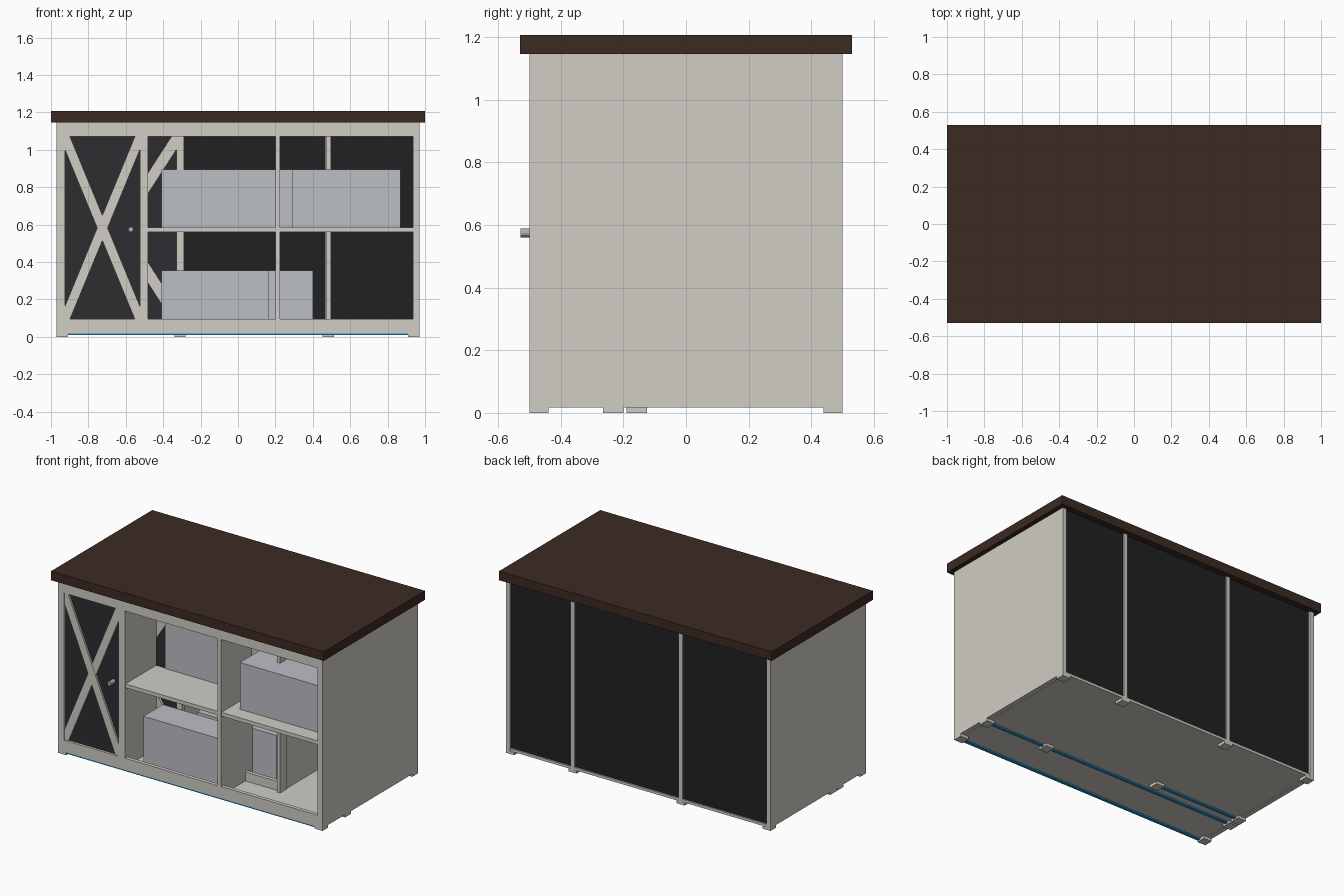
import bpy, bmesh, math

if "Cube" in bpy.data.objects:
    bpy.data.objects.remove(bpy.data.objects["Cube"])


def mat(name, r, g, b):
    m = bpy.data.materials.new(name)
    m.diffuse_color = (r, g, b, 1)
    m.use_nodes = True
    m.node_tree.nodes["Principled BSDF"].inputs["Base Color"].default_value = m.diffuse_color
    return m


CREAM = mat("cream_paint", 0.63, 0.61, 0.56)
BROWN = mat("dark_wood", 0.045, 0.023, 0.016)
DARK = mat("dark_panel", 0.027, 0.027, 0.030)
BLACK = mat("back_panel", 0.015, 0.015, 0.016)
BLUE = mat("blue_strip", 0.02, 0.27, 0.55)
BOX = mat("storage_box", 0.50, 0.52, 0.56)
METAL = mat("metal", 0.42, 0.42, 0.42)


def add(name, bm, m):
    bmesh.ops.recalc_face_normals(bm, faces=bm.faces)
    me = bpy.data.meshes.new(name)
    bm.to_mesh(me)
    bm.free()
    me.materials.append(m)
    o = bpy.data.objects.new(name, me)
    bpy.context.collection.objects.link(o)
    return o


def box(name, x0, x1, y0, y1, z0, z1, m=CREAM):
    bm = bmesh.new()
    bmesh.ops.create_cube(bm, size=1)
    for v in bm.verts:
        v.co = (x0 + (v.co.x + 0.5) * (x1 - x0),
                y0 + (v.co.y + 0.5) * (y1 - y0),
                z0 + (v.co.z + 0.5) * (z1 - z0))
    return add(name, bm, m)


def prism(name, pts, y0, y1, m=CREAM):
    bm = bmesh.new()
    f = bm.faces.new([bm.verts.new((x, y0, z)) for x, z in pts])
    r = bmesh.ops.extrude_face_region(bm, geom=[f])
    for v in r["geom"]:
        if isinstance(v, bmesh.types.BMVert):
            v.co.y = y1
    return add(name, bm, m)


def cross_panel(name, x0, x1, y0, y1):
    """Dark panel with two diagonal braces cut flush to the opening."""
    z0, z1 = 0.095, 1.07
    box(name + "_panel", x0, x1, y1 - 0.006, y1, z0, z1, DARK)
    w, h = 0.027, 0.07
    for i, (a, b, s) in enumerate(((x0, x1, 1), (x1, x0, -1))):
        prism(f"{name}_brace_{i}", [(a, z1), (a + s * w, z1), (b, z0 + h),
                                    (b, z0), (b - s * w, z0), (a, z1 - h)],
              y0 + i * 0.001, y1 - 0.006)


ZB, ZT = 0.018, 1.147     # carcass bottom and top
RB, RT = 0.095, 1.07      # rail heights
PX = (-0.31, 0.482)       # inner post positions

# Top, floor and side panels
box("top_board", -1, 1, -0.53, 0.53, ZT, 1.207, BROWN)
box("floor_panel", -0.935, 0.935, -0.48, 0.48, ZB, 0.035)
for n, s in (("left", -1), ("right", 1)):
    box(n + "_side_panel", min(s * 0.94, s * 0.97), max(s * 0.94, s * 0.97),
        -0.5, 0.5, ZB, ZT)

# Front frame
box("front_top_rail", -0.97, 0.97, -0.5, -0.475, RT, ZT)
box("front_bottom_rail", -0.97, 0.97, -0.5, -0.475, ZB, RB)
for n, a, b in (("left", -0.97, -0.925), ("door", -0.525, -0.48),
                ("middle", 0.2, 0.225), ("right", 0.935, 0.97)):
    box(n + "_front_stile", a, b, -0.5, -0.475, RB, RT)

# Door with cross brace and knob
cross_panel("door", -0.925, -0.525, -0.497, -0.478)
bm = bmesh.new()
bmesh.ops.create_cone(bm, cap_ends=True, segments=12, radius1=0.014,
                      radius2=0.014, depth=0.045)
knob = add("door_knob", bm, METAL)
knob.rotation_euler.x = math.pi / 2
knob.location = (-0.573, -0.507, 0.575)

# Front compartments
box("left_divider", -0.505, -0.48, -0.475, -0.17, 0.035, ZT)
box("middle_divider", 0.2, 0.225, -0.475, -0.17, 0.035, ZT)
box("left_shelf", -0.48, 0.2, -0.495, -0.17, 0.56, 0.585)
box("right_shelf", 0.225, 0.94, -0.495, -0.17, 0.56, 0.585)

# Inner frames
box("inner_bottom_rail", -0.94, 0.47, -0.245, -0.22, ZB, RB)
box("inner_top_rail", -0.94, 0.94, -0.245, -0.22, RT, ZT)
box("inner_right_post", 0.47, 0.495, -0.265, -0.2, ZB, ZT)
box("inner_left_post", -0.33, -0.29, -0.175, -0.145, ZB, ZT)
box("inner_door_top_rail", -0.94, -0.33, -0.17, -0.145, RT, ZT)
box("inner_door_bottom_rail", -0.94, -0.33, -0.17, -0.145, ZB, RB)
cross_panel("inner_door", -0.94, -0.33, -0.169, -0.147)
box("right_partition", 0.475, 0.49, -0.2, 0.48, 0.035, ZT)
box("left_partition", -0.318, -0.302, -0.145, 0.48, 0.035, ZT)

# Back
box("back_panel", -0.945, 0.945, 0.478, 0.488, 0.03, ZT, BLACK)
box("back_bottom_rail", -0.945, 0.945, 0.475, 0.498, ZB, 0.035)
for i, x in enumerate(PX):
    box(f"back_post_{i}", x - 0.014, x + 0.014, 0.47, 0.5, ZB, ZT)

# Feet, grouped by row: y range and x centres
rows = (("front", -0.5, -0.44, (-0.94, 0.94) + PX),
        ("inner_front", -0.265, -0.2, (-0.94, 0.482, 0.94)),
        ("inner_rear", -0.19, -0.125, (-0.94, -0.31)),
        ("back", 0.44, 0.5, (-0.94, 0.94) + PX))
for n, y0, y1, xs in rows:
    for i, x in enumerate(xs):
        if n == "front" and abs(x) < 0.9:
            y = y0 + 0.24  # middle feet sit under the inner frame
            if x > 0:
                continue
            box("middle_foot", x - 0.03, x + 0.03, -0.19, -0.13, 0, ZB)
            continue
        box(f"{n}_foot_{i}", x - 0.03, x + 0.03, y0, y1, 0, ZB)

# Blue strips under the frames
for n, a, b, y in (("front", -0.91, 0.91, -0.488), ("inner", -0.91, 0.91, -0.232),
                   ("inner_door", -0.91, -0.34, -0.157)):
    box(n + "_blue_strip", a, b, y - 0.01, y + 0.01, 0.009, ZB, BLUE)

# Storage boxes
box("upper_rear_box", -0.41, 0.40, -0.178, 0.03, 0.585, 0.895, BOX)
box("upper_front_box", 0.29, 0.87, -0.395, -0.18, 0.585, 0.895, BOX)
box("lower_front_box", -0.41, 0.165, -0.405, -0.2, 0.035, 0.355, BOX)
box("lower_rear_box", -0.18, 0.40, -0.17, 0.03, 0.035, 0.355, BOX)
